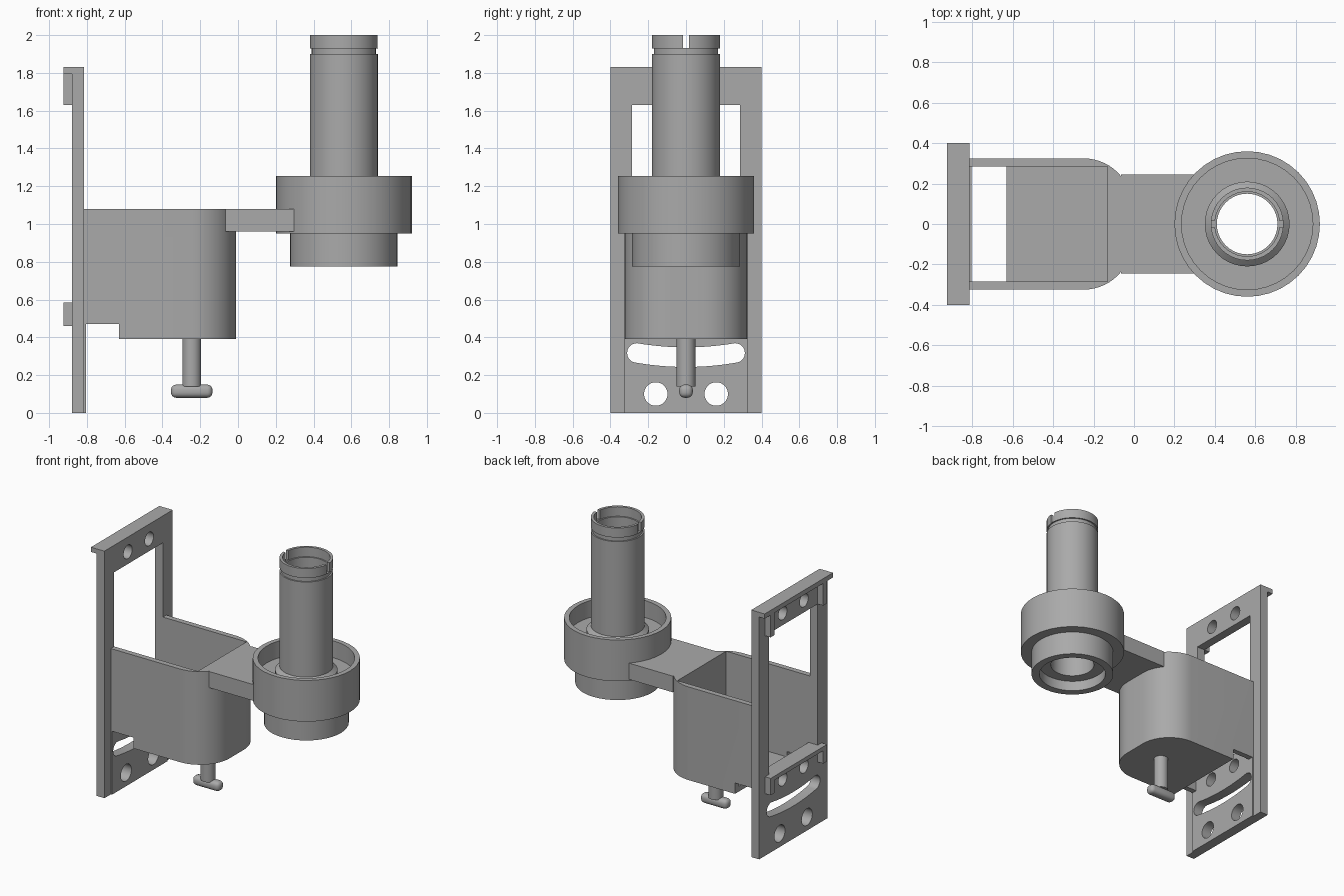
import bpy, bmesh, math
from mathutils import Vector

cube = bpy.data.objects.get("Cube")
if cube:
    bpy.data.objects.remove(cube, do_unlink=True)

grey = bpy.data.materials.new("plain_grey")
grey.use_nodes = True
grey.diffuse_color = (0.4, 0.4, 0.4, 1)
grey.node_tree.nodes["Principled BSDF"].inputs["Base Color"].default_value = (0.4, 0.4, 0.4, 1)


def finish(name, bm):
    bmesh.ops.recalc_face_normals(bm, faces=bm.faces)
    mesh = bpy.data.meshes.new(name)
    bm.to_mesh(mesh)
    bm.free()
    mesh.materials.append(grey)
    obj = bpy.data.objects.new(name, mesh)
    bpy.context.collection.objects.link(obj)
    return obj


def prism(name, points, lo, hi, axis="z"):
    """Extrude a 2D outline along z, or a (y, z) outline along x."""
    bm = bmesh.new()
    place = (lambda a, b: (a, b, lo)) if axis == "z" else (lambda a, b: (lo, a, b))
    face = bm.faces.new([bm.verts.new(place(a, b)) for a, b in points])
    ext = bmesh.ops.extrude_face_region(bm, geom=[face])
    move = Vector((0, 0, hi - lo)) if axis == "z" else Vector((hi - lo, 0, 0))
    bmesh.ops.translate(bm, vec=move, verts=[v for v in ext["geom"] if isinstance(v, bmesh.types.BMVert)])
    return finish(name, bm)


def box(name, x, y, z):
    return prism(name, [(x[0], y[0]), (x[1], y[0]), (x[1], y[1]), (x[0], y[1])], *z)


def arc(cx, cy, r, start, end, n):
    angles = [math.radians(start + (end - start) * i / n) for i in range(n + 1)]
    return [(cx + r * math.cos(a), cy + r * math.sin(a)) for a in angles]


def circle(cx, cy, r, n=32):
    return arc(cx, cy, r, 0, 360, n)[:-1]


def lathe(name, profile, cx, n=40):
    """Spin a closed (radius, z) profile about a vertical axis."""
    bm = bmesh.new()
    rings = [[bm.verts.new((cx + x, y, z)) for x, y in circle(0, 0, r, n)] for r, z in profile]
    for a, b in zip(rings, rings[1:] + rings[:1]):
        for i in range(n):
            j = (i + 1) % n
            bm.faces.new((a[i], a[j], b[j], b[i]))
    return finish(name, bm)


def cut(obj, cutters):
    bpy.context.view_layer.objects.active = obj
    for c in cutters:
        c.hide_render = True
        mod = obj.modifiers.new("cut", "BOOLEAN")
        mod.operation, mod.solver, mod.object = "DIFFERENCE", "EXACT", c
        bpy.ops.object.modifier_apply(modifier=mod.name)


def discard(cutters):
    for c in cutters:
        bpy.data.objects.remove(c, do_unlink=True)


# Mounting plate with its raised pad, window, screw holes and curved slot
plate = box("mounting_plate", (-0.88, -0.815), (-0.4, 0.4), (0, 1.83))
pad = box("plate_pad", (-0.82, -0.805), (-0.325, 0.325), (0, 1.08))
tools = [box("window_cutter", (-1, -0.7), (-0.285, 0.285), (0.585, 1.63))]
for y, z, r in [(0.16, 0.1, 0.062), (0.125, 0.49, 0.05), (0.125, 1.72, 0.05)]:
    for side in (-1, 1):
        tools.append(prism("hole_cutter", circle(side * y, z, r), -1, -0.7, "x"))
sag = lambda t: 0.295 + 0.022 * t * t
steps = [i / 6 for i in range(-6, 7)]
slot = [(0.26 * t, sag(t) - 0.052) for t in steps]
slot += arc(0.26, sag(1), 0.052, -75, 75, 8)
slot += [(0.26 * t, sag(t) + 0.052) for t in reversed(steps)]
slot += arc(-0.26, sag(1), 0.052, 105, 255, 8)
tools.append(prism("slot_cutter", slot, -1, -0.7, "x"))
cut(plate, tools)
cut(pad, tools)
discard(tools)

# Lip and hooks on the back of the plate
box("top_lip", (-0.925, -0.815), (-0.4, 0.4), (1.795, 1.83))
box("lower_ledge", (-0.925, -0.875), (-0.33, 0.33), (0.555, 0.585))
for side, label in ((-1, "right"), (1, "left")):
    span = sorted((side * 0.285, side * 0.33))
    box("upper_hook_" + label, (-0.925, -0.875), span, (1.63, 1.8))
    box("lower_hook_" + label, (-0.925, -0.875), span, (0.46, 0.57))

# Open bin with a rounded front
outline = [(-0.81, -0.325)] + arc(-0.25, -0.085, 0.24, -90, 0, 14)
outline += arc(-0.25, 0.085, 0.24, 0, 90, 14) + [(-0.81, 0.325)]
cup = prism("bin", outline, 0.39, 1.08)
tools = [
    box("cavity_cutter", (-1, -0.13), (-0.285, 0.285), (0.43, 1.3)),
    box("floor_gap_cutter", (-1, -0.63), (-0.285, 0.285), (0.2, 0.6)),
    box("step_cutter", (-1, -0.63), (-0.5, 0.5), (0.2, 0.47)),
]
cut(cup, tools)
discard(tools)

# Arm from the bin to the holder
box("arm", (-0.065, 0.3), (-0.245, 0.245), (0.96, 1.08))

# Round holder
lathe("holder_ring", [
    (0.175, 0.85), (0.23, 0.85), (0.23, 0.775), (0.285, 0.775), (0.285, 0.95),
    (0.36, 0.95), (0.36, 1.255), (0.325, 1.255), (0.325, 1.13), (0.21, 1.13),
    (0.21, 1.17), (0.175, 1.2)], 0.56)

# Upright tube with a groove and two notches in the rim
tube = lathe("tube", [
    (0.15, 0.848), (0.18, 0.848), (0.18, 1.9), (0.17, 1.9), (0.17, 1.93),
    (0.18, 1.93), (0.18, 2), (0.16, 2), (0.16, 1.93), (0.15, 1.93)], 0.56)
tools = [box("notch_cutter", (0.3, 0.8), (-0.017, 0.017), (1.932, 2.1))]
cut(tube, tools)
discard(tools)

# Stem and rounded crossbar under the bin
prism("stem", circle(-0.245, 0, 0.05), 0.14, 0.4)
bar = box("crossbar", (-0.355, -0.135), (-0.036, 0.036), (0.08, 0.15))
bm = bmesh.new()
bm.from_mesh(bar.data)
bmesh.ops.bevel(bm, geom=bm.edges[:], offset=0.028, segments=4, profile=0.5, affect="EDGES")
bm.to_mesh(bar.data)
bm.free()

# Smooth round walls and keep the edges crisp
bpy.ops.object.select_all(action="DESELECT")
for obj in bpy.context.collection.objects:
    if obj.type == "MESH" and grey.name in obj.data.materials:
        obj.select_set(True)
        bpy.context.view_layer.objects.active = obj
bpy.ops.object.shade_smooth_by_angle(angle=math.radians(30))
